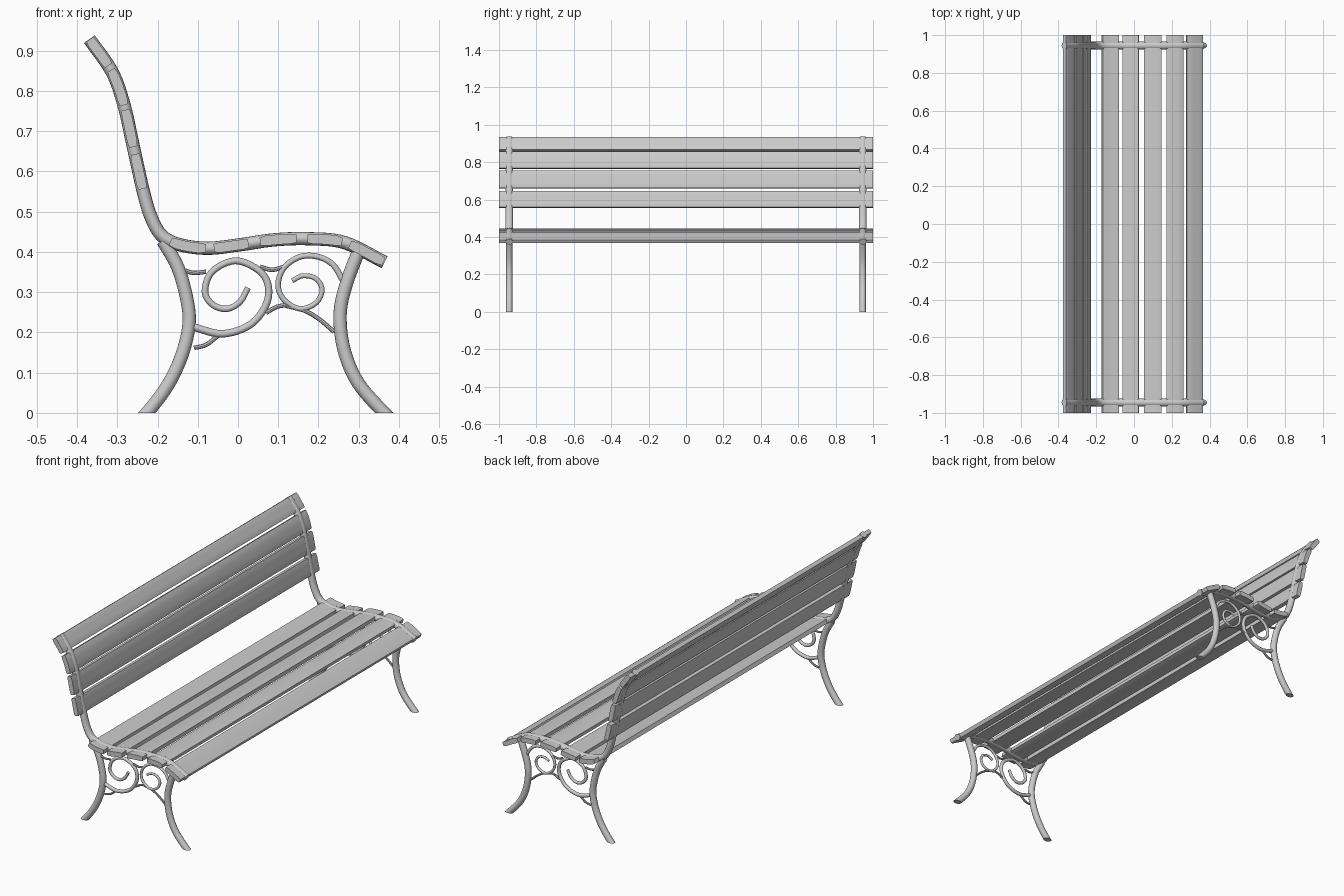
import bpy, bmesh, math
from mathutils import Vector

if "Cube" in bpy.data.objects:
    bpy.data.objects.remove(bpy.data.objects["Cube"])

SIDE_Y = -0.945


def smooth_path(pts, steps=6):
    """Catmull-Rom curve through (x, z) points."""
    p = [Vector(q) for q in pts]
    p = [2 * p[0] - p[1]] + p + [2 * p[-1] - p[-2]]
    out = []
    for i in range(1, len(p) - 2):
        a, b, c, d = p[i - 1:i + 3]
        for s in range(steps):
            t = s / steps
            out.append(0.5 * (2 * b + (c - a) * t + (2 * a - 5 * b + 4 * c - d) * t * t
                              + (3 * b - a - 3 * c + d) * t ** 3))
    out.append(p[-2])
    return out


def normals(path):
    res = []
    for i in range(len(path)):
        t = (path[min(i + 1, len(path) - 1)] - path[max(i - 1, 0)]).normalized()
        res.append(Vector((-t.y, t.x)))
    return res


def finish(name, bm, mirror=False):
    bmesh.ops.recalc_face_normals(bm, faces=bm.faces)
    me = bpy.data.meshes.new(name)
    bm.to_mesh(me)
    bm.free()
    ob = bpy.data.objects.new(name, me)
    bpy.context.collection.objects.link(ob)
    bpy.ops.object.select_all(action='DESELECT')
    ob.select_set(True)
    bpy.context.view_layer.objects.active = ob
    bpy.ops.object.shade_smooth_by_angle(angle=math.radians(35))
    if mirror:
        m = ob.modifiers.new("other_end", 'MIRROR')
        m.use_axis = (False, True, False)
    return ob


def tube(name, pts, r, r_end=None, ry=None, sides=12, cut=False):
    """Round bar swept along a path in the end-frame plane, mirrored to the other end."""
    path = smooth_path(pts)
    r_end = r if r_end is None else r_end
    bm = bmesh.new()
    rings = []
    for i, (p, n) in enumerate(zip(path, normals(path))):
        k = r + (r_end - r) * i / (len(path) - 1)
        ring = []
        for s in range(sides):
            a = 2 * math.pi * s / sides
            q = p + n * k * math.cos(a)
            ring.append(bm.verts.new((q.x, SIDE_Y + (ry or k) * math.sin(a), q.y)))
        rings.append(ring)
    for a, b in zip(rings, rings[1:]):
        for s in range(sides):
            t = (s + 1) % sides
            bm.faces.new((a[s], a[t], b[t], b[s]))
    bm.faces.new(rings[0])
    bm.faces.new(rings[-1])
    if cut:  # flat foot on the ground
        g = bmesh.ops.bisect_plane(bm, geom=bm.verts[:] + bm.edges[:] + bm.faces[:],
                                   plane_co=(0, 0, 0), plane_no=(0, 0, 1), clear_inner=True)
        bmesh.ops.holes_fill(bm, edges=[e for e in bm.edges if e.is_boundary])
    return finish(name, bm, True)


def px(*pts):
    """Drawing units to metres in the end-frame plane."""
    return [((x - 238) / 402, (413 - y) / 402) for x, y in pts]


# Continuous rail: back top, down to the seat, out to the seat front
rail = px((89.5, 39.5), (112, 72), (124, 105), (133, 145), (143, 190), (151, 217), (162, 236),
          (180, 245), (208, 248.5), (240, 245), (275, 240), (310, 239), (345, 243), (384.5, 262.5))
tube("side_rail", rail, 0.0165, ry=0.02, sides=16)

# Legs
tube("back_leg", px((163, 241), (178, 268), (187, 300), (189, 325), (182, 355), (168, 385),
                    (147, 413), (130, 429)), 0.0165, sides=16, cut=True)
tube("front_leg", px((359, 250), (346, 285), (340, 315), (344, 350), (358, 383), (384, 413),
                     (402, 430)), 0.0165, sides=16, cut=True)

# Scrolls between the legs
tube("large_scroll", px((193, 327), (222, 334), (250, 325), (266, 305), (268, 285), (258, 270),
                        (235, 261), (212, 272), (205, 292), (213, 305), (227, 309), (240, 302),
                        (248, 288)), 0.0095, 0.0075)
tube("small_scroll", px((343, 281), (333, 265), (318, 257), (300, 257), (284, 268), (278, 285),
                        (284, 300), (300, 309), (316, 303), (322, 290), (316, 279), (303, 276),
                        (292, 281)), 0.0075, 0.006)

# Small connecting tendrils
tendrils = [((180, 269), (193, 273), (206, 272)), ((194, 348), (206, 345), (218, 336)),
            ((260, 267), (272, 270), (284, 267)), ((266, 313), (277, 307), (288, 305)),
            ((286, 306), (305, 311), (320, 320), (334, 332))]
for i, t in enumerate(tendrils):
    tube(f"tendril_{i + 1}", px(*t), 0.0055, sides=8)

# Slats follow the rail curve
dense = smooth_path(rail, 12)
dense_n = normals(dense)


def at(value, axis):
    pts = [(p, n) for p, n in zip(dense, dense_n) if axis == 0 or p.x < -0.15]
    for (p, n), (q, m) in zip(pts, pts[1:]):
        a, b = p[axis], q[axis]
        if a != b and 0 <= (value - a) / (b - a) <= 1:
            f = (value - a) / (b - a)
            return p.lerp(q, f), n.lerp(m, f).normalized()
    return pts[-1]


def slat(name, lo, hi, axis, half=0.0125, steps=6):
    up, down = [], []
    for i in range(steps + 1):
        p, n = at(lo + (hi - lo) * i / steps, axis)
        h = half * (0.8 if i in (0, steps) else 1)
        up.append(p + n * h)
        down.append(p - n * h)
    outline = up + down[::-1]
    bm = bmesh.new()
    f = bm.faces.new([bm.verts.new((q.x, -1, q.y)) for q in outline])
    ext = bmesh.ops.extrude_face_region(bm, geom=[f], use_keep_orig=True)
    new = [v for v in ext["geom"] if isinstance(v, bmesh.types.BMVert)]
    bmesh.ops.translate(bm, verts=new, vec=(0, 2, 0))
    finish(name, bm)


seat = [(-0.168, -0.08), (-0.06, 0.026), (0.055, 0.145), (0.173, 0.259), (0.278, 0.362)]
for i, (a, b) in enumerate(seat):
    slat(f"seat_slat_{i + 1}", a, b, 0)
back = [(0.557, 0.643), (0.661, 0.753), (0.765, 0.852), (0.863, 0.928)]
for i, (a, b) in enumerate(back):
    slat(f"back_slat_{i + 1}", a, b, 1)
